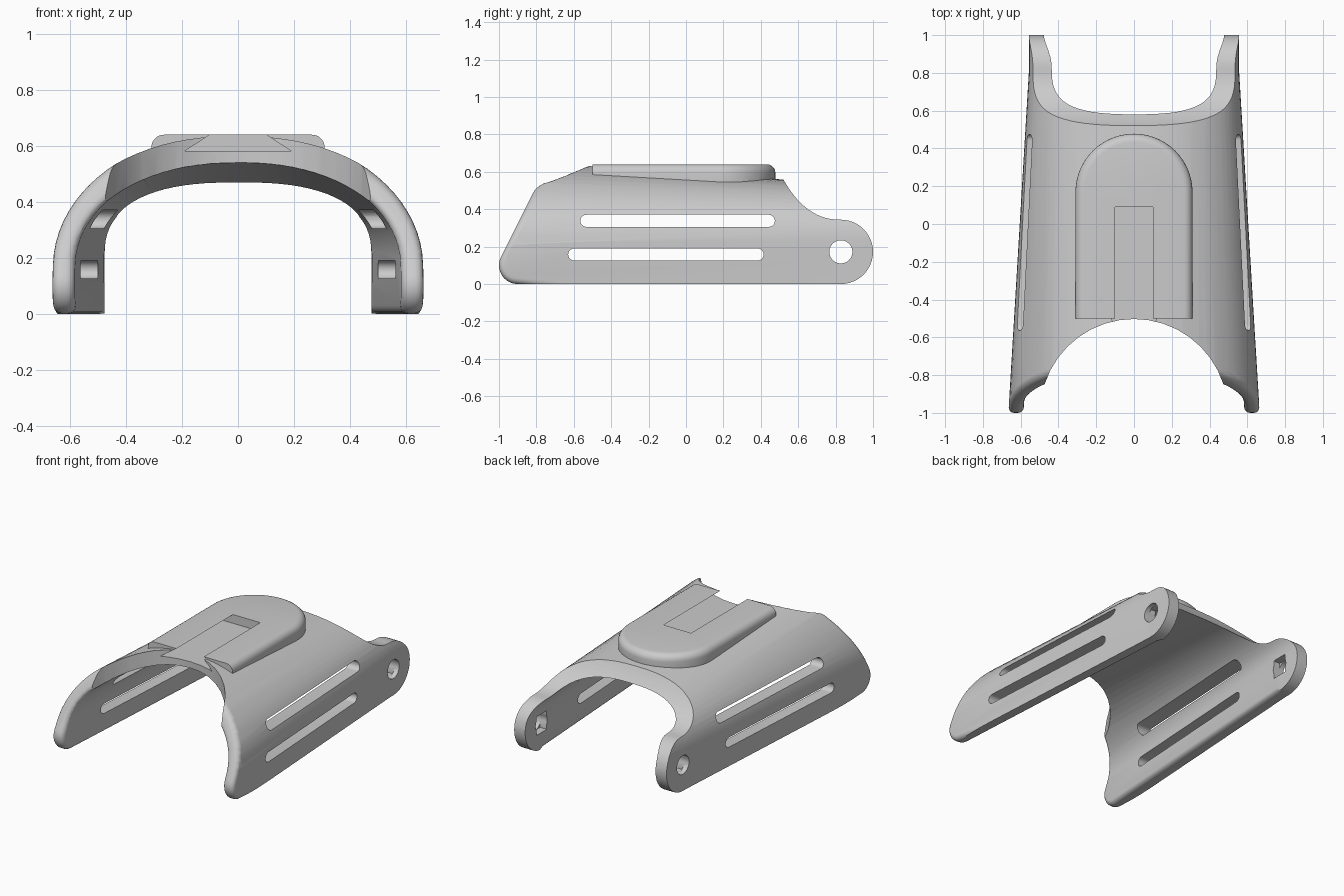
import bpy, bmesh
from math import sin, cos, pi, radians, hypot, copysign

cube = bpy.data.objects.get("Cube")
if cube:
    bpy.data.objects.remove(cube)

grey = bpy.data.materials.new("light_grey")
grey.use_nodes = True
grey.diffuse_color = (0.6, 0.6, 0.6, 1)
grey.node_tree.nodes["Principled BSDF"].inputs["Base Color"].default_value = (0.6, 0.6, 0.6, 1)


def make_object(name, bm):
    bmesh.ops.recalc_face_normals(bm, faces=bm.faces)
    mesh = bpy.data.meshes.new(name)
    bm.to_mesh(mesh)
    bm.free()
    mesh.materials.append(grey)
    obj = bpy.data.objects.new(name, mesh)
    bpy.context.collection.objects.link(obj)
    return obj


def loft(name, rings):
    """Closed solid through a list of matching point rings."""
    bm = bmesh.new()
    rows = [[bm.verts.new(p) for p in ring] for ring in rings]
    n = len(rows[0])
    for r0, r1 in zip(rows, rows[1:]):
        for i in range(n):
            j = (i + 1) % n
            bm.faces.new((r0[i], r0[j], r1[j], r1[i]))
    bm.faces.new(rows[0])
    bm.faces.new(rows[-1])
    return make_object(name, bm)


def prism(name, outline, axis, lo, hi):
    place = {"x": lambda a, b, d: (d, a, b),
             "y": lambda a, b, d: (a, d, b),
             "z": lambda a, b, d: (a, b, d)}[axis]
    return loft(name, [[place(a, b, d) for a, b in outline] for d in (lo, hi)])


def arc(cx, cy, r, start, end, steps):
    angles = [radians(start + (end - start) * i / steps) for i in range(steps + 1)]
    return [(cx + r * cos(t), cy + r * sin(t)) for t in angles]


def combine(obj, other, operation):
    """Apply a boolean and remove the helper."""
    mod = obj.modifiers.new("boolean", "BOOLEAN")
    mod.object, mod.operation, mod.solver = other, operation, "EXACT"
    mod.use_self = True
    bpy.context.view_layer.update()
    graph = bpy.context.evaluated_depsgraph_get()
    mesh = bpy.data.meshes.new_from_object(obj.evaluated_get(graph))
    obj.modifiers.clear()
    obj.data = mesh
    bpy.data.objects.remove(other)


def bevel(obj, test, width, segments):
    bm = bmesh.new()
    bm.from_mesh(obj.data)
    edges = [e for e in bm.edges if len(e.link_faces) == 2 and test(e)]
    bmesh.ops.bevel(bm, geom=edges, offset=width, segments=segments, profile=0.5,
                    affect="EDGES", clamp_overlap=False)
    bm.to_mesh(obj.data)
    bm.free()


# Arched shell: tapering superellipse section, straight at the rear lugs
def half_arch(a, z0, top, n, angles):
    pts = []
    for t in angles:
        c, s = cos(t), max(sin(t), 0)
        pts.append((copysign(a * abs(c) ** (2 / n), c), z0 + (top - z0) * s ** (2 / n)))
    return pts


def section(y_shape, y):
    k = y_shape + 1
    a, top, thick = 0.665 - 0.06 * k, 0.6725 - 0.075 * k, 0.1 - 0.01 * k
    n, z0 = 2 + 0.39 * k, 0.18 + 0.01 * k
    angles = [pi * i / 40 for i in range(41)]
    outer = half_arch(a, z0, top, n, angles)
    inner = half_arch(a - 0.08, z0, top - thick, n, angles[::-1])
    ring = [(a, -0.1)] + outer + [(-a, -0.1), (0.08 - a, -0.1)] + inner + [(a - 0.08, -0.1)]
    return [(x, y, z) for x, z in ring]


shell = loft("arched_shell", [section(-1.2, -1.2), section(0.8, 0.8), section(0.8, 1.2)])

# Side outline: rounded toe, slanted front, concave rear sweep, round lug
LUG_Y, LUG_Z = 0.828, 0.172
sweep = []
for i in range(1, 15):
    t = i / 14
    sweep.append(((1 - t) ** 2 * 0.82 + 2 * t * (1 - t) * 0.64 + t * t * 0.52,
                  (1 - t * t) * 0.344 + t * t * 0.56))
outline = (arc(-0.9, 0.1, 0.1, 153.435, 270, 10) + arc(LUG_Y, LUG_Z, LUG_Z, -90, 90, 24)
           + sweep + [(0.52, 0.8), (-0.6617, 0.8)])
combine(shell, prism("side_cutter", outline, "x", -1, 1), "INTERSECT")


# Round the front rim and the inner bottom edges
def on_front(v):
    y, z = v.co.y + 0.9, v.co.z - 0.1
    on_slant = z > 0.04 and abs(-0.8944 * y + 0.4472 * z - 0.1) < 0.002
    on_toe = y < 0.002 and z < 0.05 and abs(hypot(y, z) - 0.1) < 0.002
    return on_slant or on_toe


def rounded_edge(e):
    if e.calc_face_angle(0) < 0.6:
        return False
    if all(on_front(v) for v in e.verts):
        return True
    return all(v.co.z < 0.001 and v.co.y < 0.83
               and abs(v.co.x) < 0.625 - 0.06 * (v.co.y + 1) for v in e.verts)


bevel(shell, rounded_edge, 0.03, 4)

# Round scoop at the front of the roof
combine(shell, prism("scoop_cutter", arc(0, -1, 0.497, 0, 351, 39) + arc(0, -1, 0.497, 354, 357, 1),
                     "z", 0.2, 1), "DIFFERENCE")

# Raised pad with a rounded rear end
pad = prism("top_pad", [(-0.31, -0.5), (0.31, -0.5)] + arc(0, 0.168, 0.31, 0, 180, 28), "z", 0.5, 0.64)
for v in pad.data.vertices:
    if v.co.z < 0.6:
        v.co.z = 0.53 - 0.055 * v.co.y
bevel(pad, lambda e: all(v.co.z > 0.63 for v in e.verts)
      and not all(v.co.y < -0.49 for v in e.verts), 0.045, 5)
combine(shell, pad, "UNION")

# Dovetail groove in the pad
groove = [(-0.19, 0.582), (0.19, 0.582), (0.1, 0.64), (0.1, 0.8), (-0.1, 0.8), (-0.1, 0.64)]
combine(shell, prism("groove_cutter", groove, "y", -0.9, 0.09), "DIFFERENCE")

# Two long strap slots through each side
for y0, y1, z in ((-0.565, 0.475, 0.338), (-0.63, 0.415, 0.158)):
    r = 0.0325
    slot = arc(y0 + r, z, r, 90, 270, 10) + arc(y1 - r, z, r, -90, 90, 10)
    combine(shell, prism("slot_cutter", slot, "x", -1, 1), "DIFFERENCE")

# Pivot hole and inner square pocket in each lug
hole = arc(LUG_Y, LUG_Z, 0.062, 0, 345, 23)
combine(shell, prism("hole_cutter", hole, "x", -1, 1), "DIFFERENCE")
pocket = [(LUG_Y + sy * 0.054, LUG_Z + sz * 0.062) for sy, sz in ((-1, -1), (1, -1), (1, 1), (-1, 1))]
combine(shell, prism("pocket_cutter", pocket, "x", -0.525, 0.525), "DIFFERENCE")

# Smooth shading with sharp edges kept
bpy.ops.object.select_all(action="DESELECT")
shell.select_set(True)
bpy.context.view_layer.objects.active = shell
bpy.ops.object.shade_smooth_by_angle(angle=radians(30))
